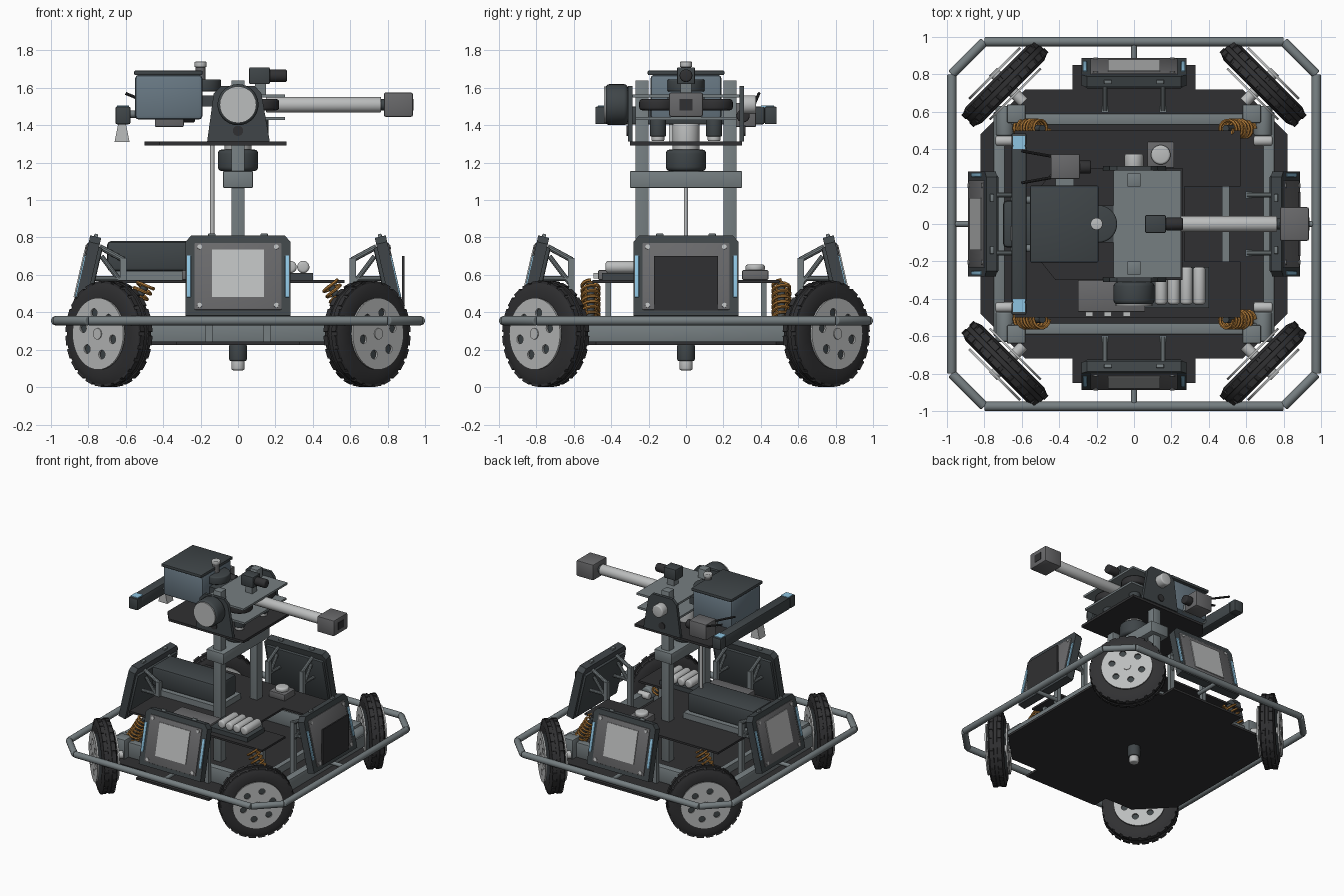
import bpy, bmesh
from math import pi, cos, sin, radians
from mathutils import Vector, Matrix

if "Cube" in bpy.data.objects:
    bpy.data.objects.remove(bpy.data.objects["Cube"])

def material(name, c):
    m = bpy.data.materials.new(name)
    m.diffuse_color = (*c, 1)
    m.use_nodes = True
    m.node_tree.nodes["Principled BSDF"].inputs["Base Color"].default_value = m.diffuse_color
    return m

BLACK = material("black", (.03, .03, .032))
DARK = material("dark_slate", (.05, .06, .065))
STEEL = material("steel", (.18, .21, .22))
BLUE = material("blue_grey", (.14, .19, .23))
LIGHT = material("light_grey", (.5, .51, .51))
MID = material("mid_grey", (.14, .14, .145))
GLOW = material("light_blue", (.27, .55, .75))
ORANGE = material("orange", (.45, .2, .04))
I = Matrix()

def finish(name, bm, mat, M=I):
    bm.transform(M)
    bmesh.ops.recalc_face_normals(bm, faces=bm.faces)
    for f in bm.faces:
        f.smooth = True
    for e in bm.edges:
        e.smooth = len(e.link_faces) == 2 and e.calc_face_angle(0) < radians(32)
    me = bpy.data.meshes.new(name)
    bm.to_mesh(me)
    bm.free()
    me.materials.clear()
    me.materials.append(mat)
    ob = bpy.data.objects.new(name, me)
    bpy.context.collection.objects.link(ob)
    return ob

def box(name, x, y, z, mat, bev=0, M=I):
    bm = bmesh.new()
    bmesh.ops.create_cube(bm, size=1)
    for v in bm.verts:
        v.co = [a[0] + (c + .5) * (a[1] - a[0]) for a, c in zip((x, y, z), v.co)]
    if bev:
        bmesh.ops.bevel(bm, geom=bm.edges[:], offset=bev, segments=2, profile=.5, affect='EDGES')
    return finish(name, bm, mat, M)

def cyl(name, p, q, r, mat, r2=None, n=28, bev=0, M=I):
    p, q = Vector(p), Vector(q)
    bm = bmesh.new()
    bmesh.ops.create_cone(bm, cap_ends=True, segments=n, radius1=r, radius2=r if r2 is None else r2,
                          depth=(q - p).length)
    if bev:
        rim = [e for e in bm.edges if abs(e.verts[0].co.z - e.verts[1].co.z) < 1e-5]
        bmesh.ops.bevel(bm, geom=rim, offset=bev, segments=3, profile=.5, affect='EDGES')
    R = Vector((0, 0, 1)).rotation_difference(q - p).to_matrix().to_4x4()
    return finish(name, bm, mat, M @ Matrix.Translation((p + q) / 2) @ R)

def prism(name, pts, lo, hi, mat, axis='z', M=I):
    bm = bmesh.new()
    f = bm.faces.new([bm.verts.new((a, b, lo) if axis == 'z' else (a, lo, b)) for a, b in pts])
    d = (0, 0, hi - lo) if axis == 'z' else (0, hi - lo, 0)
    ext = bmesh.ops.extrude_face_region(bm, geom=[f], use_keep_orig=True)
    bmesh.ops.translate(bm, vec=d, verts=[g for g in ext['geom'] if isinstance(g, bmesh.types.BMVert)])
    return finish(name, bm, mat, M)

def curve_mesh(name, splines, mat, M=I, cyclic=True, dims='3D', **kw):
    cu = bpy.data.curves.new(name, 'CURVE')
    cu.dimensions = dims
    cu.use_fill_caps = dims == '3D'
    for k, v in kw.items():
        setattr(cu, k, v)
    for pts in splines:
        s = cu.splines.new('POLY')
        s.points.add(len(pts) - 1)
        for sp, p in zip(s.points, pts):
            sp.co = (*p, 1)
        s.use_cyclic_u = cyclic
    tmp = bpy.data.objects.new("tmp", cu)
    me = bpy.data.meshes.new_from_object(tmp)
    bm = bmesh.new()
    bm.from_mesh(me)
    bmesh.ops.remove_doubles(bm, verts=bm.verts, dist=1e-5)
    bpy.data.objects.remove(tmp)
    return finish(name, bm, mat, M)

def circle(r, n, cx=0, cy=0):
    return [(cx + r * cos(2 * pi * i / n), cy + r * sin(2 * pi * i / n), 0) for i in range(n)]

# wheels, one per corner, hubs facing outward on the diagonal
TYRE = [(-.05, .17), (-.06, .235), (-.045, .27), (-.016, .28), (-.012, .274), (.012, .274),
        (.016, .28), (.045, .27), (.06, .235), (.05, .17)]
for sx in (-1, 1):
    for sy in (-1, 1):
        R = Vector((0, 0, 1)).rotation_difference(Vector((sx, sy, 0))).to_matrix().to_4x4()
        W = Matrix.Translation((sx * .69, sy * .75, .285)) @ R
        bm = bmesh.new()
        n = 24
        rings = [[bm.verts.new((r * 1.015 * cos(2 * pi * i / n), r * 1.015 * sin(2 * pi * i / n), h))
                  for h, r in TYRE] for i in range(n)]
        for i in range(n):
            a, b = rings[i], rings[(i + 1) % n]
            for j in range(len(TYRE)):
                k = (j + 1) % len(TYRE)
                bm.faces.new((a[j], b[j], b[k], a[k]))
        finish("tyre", bm, BLACK, W)
        for i in range(n):  # tread blocks
            B = W @ Matrix.Rotation(2 * pi * (i + .5) / n, 4, 'Z')
            for s in (-1, 1):
                box("tread_block", (.268, .283), (-.026, .026), sorted((s * .014, s * .046)), BLACK, M=B)
        cyl("wheel_core", (0, 0, -.05), (0, 0, .05), .18, DARK, M=W)
        for h in (-.078, .078):
            holes = [circle(.024, 14, .115 * cos(a), .115 * sin(a)) for a in [i * pi / 3 for i in range(6)]]
            curve_mesh("hub_disc", [circle(.192, 40)] + holes, LIGHT, W @ Matrix.Translation((0, 0, h)),
                       dims='2D', fill_mode='BOTH', extrude=.006)
        cyl("hub_cap", (0, 0, -.14), (0, 0, .09), .03, LIGHT, M=W)
        # wheel motor, axle end and coil spring
        cyl("wheel_motor", (sx * .69, sy * .47, .33), (sx * .69, sy * .63, .33), .05, STEEL, bev=.012)
        cyl("motor_end", (sx * .74, sy * .445, .33), (sx * .64, sy * .445, .33), .028, LIGHT, bev=.01)
        box("wheel_knuckle", sorted((sx * .58, sx * .68)), sorted((sy * .54, sy * .64)), (.24, .4), STEEL, .01)
        a, b = Vector((sx * .61, sy * .51, .35)), Vector((sx * .49, sy * .51, .55))
        S = Matrix.Translation(a) @ Vector((0, 0, 1)).rotation_difference(b - a).to_matrix().to_4x4()
        L = (b - a).length
        curve_mesh("coil_spring", [[(.046 * cos(t * pi / 7), .046 * sin(t * pi / 7), L * t / 98)
                   for t in range(99)]], ORANGE, S, cyclic=False, bevel_depth=.009, bevel_resolution=1)
        cyl("damper_rod", a, b, .02, DARK)

# bumper ring
ring = [(.8, .975), (.975, .8), (.975, -.8), (.8, -.975), (-.8, -.975), (-.975, -.8), (-.975, .8), (-.8, .975)]
for p, q in zip(ring, ring[1:] + ring[:1]):
    cyl("bumper_tube", (*p, .355), (*q, .355), .025, STEEL, n=16, bev=.006)

# chassis plate and frame beams
quad = [(.82, .48), (.58, .72), (.33, .72), (.33, .85)]
half = quad + [(-x, y) for x, y in quad[::-1]]
prism("chassis_plate", half + [(x, -y) for x, y in half[::-1]], .225, .243, BLACK)
for s in (-1, 1):
    box("cross_beam", (-.66, .66), sorted((s * .53, s * .59)), (.24, .365), STEEL, .006)
    box("side_beam", sorted((s * .69, s * .75)), (-.6, .6), (.24, .34), STEEL, .006)
    box("inner_rail", sorted((s * .47, s * .51)), (-.53, .53), (.243, .30), STEEL)
    for t in (-1, 1):
        box("deck_post", sorted((s * .5, s * .53)), sorted((t * .40, t * .43)), (.24, .56), STEEL)
cyl("belly_sensor", (0, 0, .14), (0, 0, .23), .047, DARK, bev=.008)
cyl("belly_sensor_tip", (0, 0, .09), (0, 0, .145), .036, LIGHT, bev=.01)

# armour panels on the four sides
for k in range(4):
    Z = Matrix.Rotation(k * pi / 2, 4, 'Z')
    P = Z @ Matrix.Translation((0, -.81, .59)) @ Matrix.Rotation(radians(-13), 4, 'X')
    prism("armour_panel", [(-.28, -.22), (.28, -.22), (.28, .185), (.25, .22), (-.25, .22), (-.28, .185)],
          -.03, .03, DARK, 'y', P)
    box("armour_skirt", (-.26, .26), (.0, .05), (-.2, .17), DARK, .01, P)
    box("armour_frame", (-.235, .235), (-.037, 0), (-.19, .18), MID, .01, P)
    if k == 1:
        box("armour_screen", (-.17, .17), (-.89, -.878), (.41, .7), BLACK, M=Z)
    else:
        box("armour_plate", (-.138, .138), (-.043, 0), (-.12, .14), LIGHT, M=P)
    for s in (-1, 1):
        box("armour_light", sorted((s * .252, s * .274)), (-.037, .01), (-.12, .11), GLOW, .004, P)
        for z in (-.165, .155):
            cyl("armour_bolt", (s * .205, -.042, z), (s * .205, 0, z), .013, LIGHT, n=12, M=P)
        box("panel_top_tab", sorted((s * .12, s * .16)), (-.01, .01), (.2, .235), STEEL, .004, P)
        x = s * .155
        box("panel_post", (x - .018, x + .018), (-.63, -.595), (.24, .69), STEEL, M=Z)
        cyl("panel_strut_top", (x, -.61, .68), (x, -.74, .75), .015, STEEL, n=10, M=Z)
        cyl("panel_strut_diagonal", (x, -.61, .54), (x, -.73, .7), .013, STEEL, n=10, M=Z)
        cyl("panel_strut_low", (x, -.6, .58), (x, -.78, .58), .013, STEEL, n=10, M=Z)
    cyl("bumper_mount", (0, -.75, .355), (0, -.975, .355), .016, STEEL, n=12, M=Z)

# equipment deck and its contents
prism("deck_plate", [(-.64, -.5), (.57, -.5), (.57, -.2), (.27, -.2), (.27, .2), (.57, .2), (.57, .5),
                     (-.64, .5)], .557, .573, BLACK)
box("battery_case", (-.7, -.1), (-.125, .125), (.62, .78), DARK, .02)
box("battery_tray", (-.66, -.08), (-.15, .15), (.573, .62), STEEL)
box("control_box", (-.3, .06), (-.47, -.3), (.573, .625), MID, .006)
for i in range(3):
    box("control_plug", (-.26 + i * .1, -.22 + i * .1), (-.495, -.46), (.58, .61), LIGHT)
box("bottle_tray", (.04, .4), (-.45, -.23), (.573, .61), DARK)
for i in range(4):
    x = .145 + i * .068
    cyl("air_bottle", (x, -.43, .642), (x, -.23, .642), .033, LIGHT, n=20, bev=.014)
box("beacon_base", (.07, .215), (.3, .44), (.573, .625), MID, .006)
cyl("beacon_dome", (.143, .37, .62), (.143, .37, .655), .052, LIGHT, bev=.012)

# mast
for s in (-1, 1):
    box("mast_post", (-.035, .035), sorted((s * .2, s * .27)), (.24, 1.64), STEEL, .004)
box("mast_crossbar", (-.08, .08), (-.3, .3), (1.065, 1.155), STEEL, .006)
cyl("mast_cable_rod", (-.138, 0, .24), (-.138, 0, 1.3), .012, LIGHT, n=12)
cyl("yaw_motor", (0, 0, 1.155), (0, 0, 1.27), .108, DARK, bev=.022)
cyl("yaw_shaft", (0, 0, 1.26), (0, 0, 1.41), .072, LIGHT, bev=.01)

# turret platform, yokes and plates
prism("turret_platform", [(-.42, -.3), (.26, -.3), (.26, .3), (-.42, .3), (-.5, .2), (-.5, -.2)],
      1.292, 1.312, BLACK)
for s in (-1, 1):
    prism("yoke_plate", [(-.165, 1.312), (.17, 1.312), (.125, 1.57), (.09, 1.61), (-.09, 1.61), (-.13, 1.57)],
          s * .285, s * .31, DARK, 'y')
    cyl("yoke_boss", (0, s * .3, 1.37), (0, s * .318, 1.37), .028, BLACK, n=16)
    cyl("friction_wheel", (.12, s * .15, 1.48), (.12, s * .15, 1.54), .1, BLACK, bev=.015)
    cyl("friction_motor", (.12, s * .15, 1.34), (.12, s * .15, 1.44), .043, DARK, bev=.008)
    cyl("friction_motor_tip", (.12, s * .15, 1.315), (.12, s * .15, 1.345), .034, LIGHT, bev=.006)
box("turret_plate_upper", (-.11, .25), (-.285, .285), (1.548, 1.565), STEEL)
box("turret_plate_lower", (-.11, .25), (-.27, .27), (1.428, 1.445), STEEL)
cyl("pitch_motor", (0, -.31, 1.51), (0, -.43, 1.51), .11, DARK, bev=.022)
cyl("pitch_motor_face", (0, -.42, 1.51), (0, -.438, 1.51), .098, LIGHT)
cyl("pitch_bearing", (0, .3, 1.51), (0, .375, 1.51), .05, LIGHT, bev=.01)

# barrel and muzzle
cyl("barrel", (.15, 0, 1.51), (.765, 0, 1.51), .042, LIGHT, bev=.006)
box("muzzle_block", (.78, .935), (-.09, .09), (1.445, 1.575), MID, .01)
cyl("muzzle_collar", (.74, 0, 1.51), (.79, 0, 1.51), .03, DARK)
box("muzzle_bore", (.93, .938), (-.035, .035), (1.48, 1.54), BLACK)

# hopper with lid and feeder
box("hopper", (-.55, -.19), (-.19, .19), (1.43, 1.67), BLUE, .02)
box("hopper_lid", (-.555, -.19), (-.205, .205), (1.668, 1.692), DARK, .006)
cyl("feeder_disc", (-.19, 0, 1.58), (-.19, 0, 1.645), .1, DARK, bev=.01)
cyl("feeder_knob", (-.2, 0, 1.64), (-.2, 0, 1.72), .027, MID, n=18)
cyl("feeder_knob_cap", (-.2, 0, 1.71), (-.2, 0, 1.74), .033, LIGHT, n=18, bev=.006)
box("hopper_bracket", (-.22, -.1), (-.1, .1), (1.5, 1.56), DARK)

# aiming camera
box("camera_body", (.06, .17), (-.048, .048), (1.62, 1.71), DARK, .006)
box("camera_foot", (.09, .15), (-.03, .03), (1.56, 1.63), STEEL)
cyl("camera_lens", (.165, 0, 1.665), (.262, 0, 1.665), .034, BLACK, bev=.01)

# rear light bar with pendant and side sensor
box("light_bar", (-.655, -.575), (-.42, .42), (1.405, 1.5), DARK, .01)
for s in (-1, 1):
    box("light_bar_end", sorted((s * .42, s * .485)), (-.04, .04), (-.047, .047), DARK, .008,
        Matrix.Translation((-.615, 0, 1.4525)) @ Matrix.Rotation(pi / 2, 4, 'Z'))
    box("light_bar_glow", (-.648, -.582), sorted((s * .4, s * .47)), (1.43, 1.505), GLOW)
    cyl("light_bar_arm", (-.6, s * .13, 1.46), (-.53, s * .13, 1.46), .02, STEEL, n=12)
prism("bar_pendant", [(-.66, 1.31), (-.58, 1.31), (-.6, 1.41), (-.64, 1.41)], -.09, -.01, LIGHT, 'y')
box("side_sensor", (-.445, -.29), (.24, .375), (1.39, 1.52), MID, .008)
box("side_sensor_mount", (-.42, -.32), (.17, .26), (1.43, 1.48), STEEL)
cyl("side_sensor_lens", (-.295, .305, 1.45), (-.23, .305, 1.45), .035, BLACK, bev=.008)
for y, z in ((.25, 1.5), (.36, 1.5)):
    cyl("antenna", (-.43, y, z), (-.6, y + (.03 if y > .3 else -.03), z + .07), .008, BLACK, n=8)
